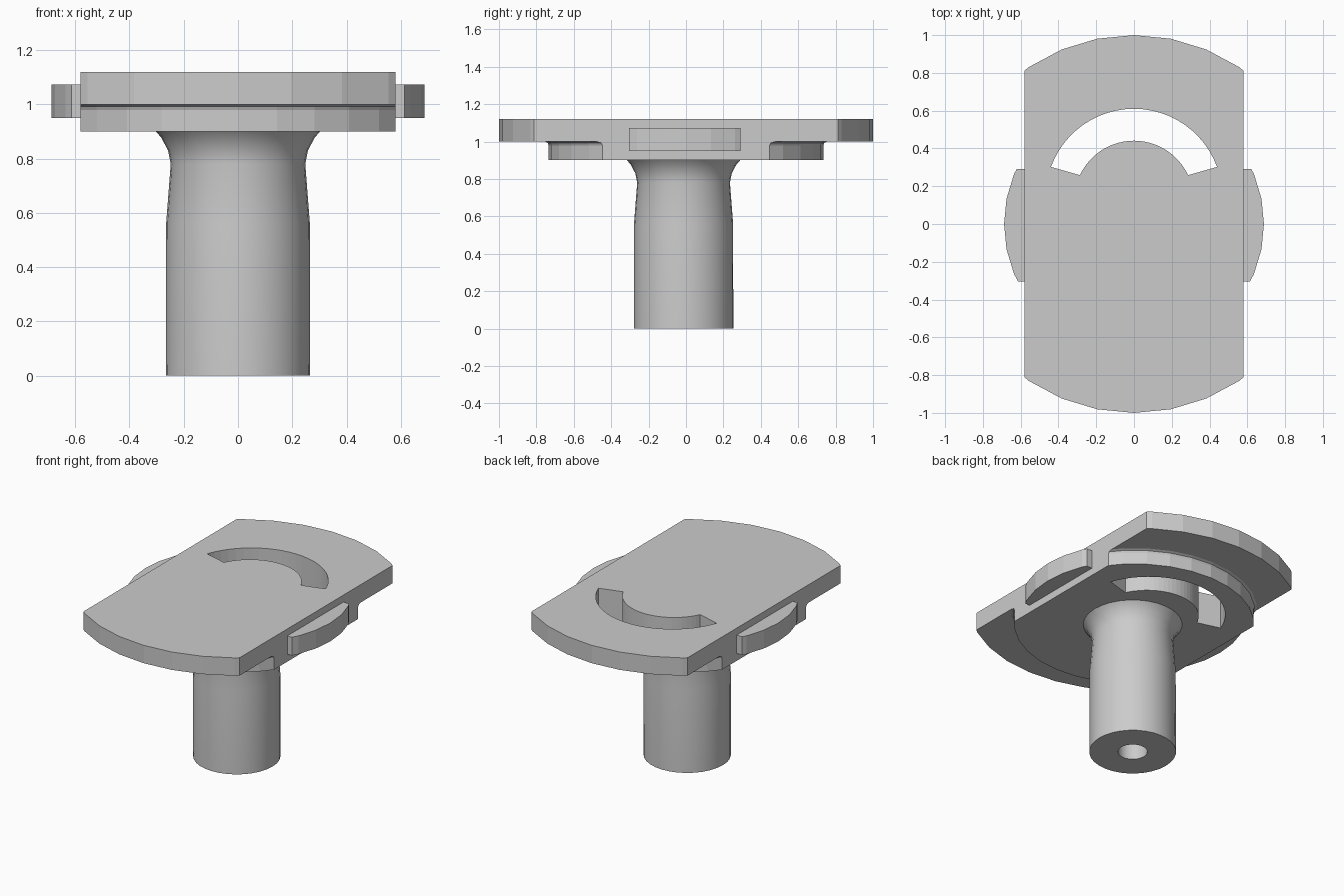
import bpy, bmesh
from math import cos, sin, pi, radians
from mathutils import Vector

if "Cube" in bpy.data.objects:
    bpy.data.objects.remove(bpy.data.objects["Cube"], do_unlink=True)

grey = bpy.data.materials.new("plain grey")
grey.use_nodes = True
grey.diffuse_color = (0.6, 0.6, 0.6, 1)
grey.node_tree.nodes["Principled BSDF"].inputs["Base Color"].default_value = (0.6, 0.6, 0.6, 1)


def finish(bm, name, smooth=None):
    bmesh.ops.recalc_face_normals(bm, faces=bm.faces[:])
    mesh = bpy.data.meshes.new(name)
    bm.to_mesh(mesh)
    bm.free()
    mesh.materials.append(grey)
    ob = bpy.data.objects.new(name, mesh)
    bpy.context.collection.objects.link(ob)
    if smooth:
        bpy.ops.object.select_all(action='DESELECT')
        ob.select_set(True)
        bpy.context.view_layer.objects.active = ob
        bpy.ops.object.shade_smooth_by_angle(angle=radians(smooth))
    return ob


def lathe(profile, y=0, steps=32):
    """Revolve (radius, height) points about a vertical axis."""
    bm = bmesh.new()
    verts = [bm.verts.new((0, r, z)) for r, z in profile]
    edges = [bm.edges.new(pair) for pair in zip(verts, verts[1:])]
    bmesh.ops.spin(bm, geom=verts + edges, cent=(0, 0, 0), axis=(0, 0, 1),
                   angle=2 * pi, steps=steps, use_duplicate=False)
    bmesh.ops.remove_doubles(bm, verts=bm.verts[:], dist=0.0001)
    bmesh.ops.translate(bm, verts=bm.verts[:], vec=(0, y, 0))
    return bm


def clip(bm, point, normal):
    """Cut away the outer side of a plane and close the cut."""
    bmesh.ops.bisect_plane(bm, geom=bm.verts[:] + bm.edges[:] + bm.faces[:],
                           plane_co=point, plane_no=normal, clear_outer=True)
    bmesh.ops.holes_fill(bm, edges=[e for e in bm.edges if e.is_boundary], sides=0)


def prism(points, z0, z1):
    bm = bmesh.new()
    face = bm.faces.new([bm.verts.new((x, y, z0)) for x, y in points])
    up = bmesh.ops.extrude_face_region(bm, geom=[face])["geom"]
    bmesh.ops.translate(bm, verts=[v for v in up if isinstance(v, bmesh.types.BMVert)],
                        vec=(0, 0, z1 - z0))
    return bm


def arc(r, cy, a0, a1, n):
    return [(r * cos(radians(a0 + (a1 - a0) * i / n)),
             cy + r * sin(radians(a0 + (a1 - a0) * i / n))) for i in range(n + 1)]


# Stepped head: wide plate over a smaller disc, with a fillet, flat on both sides
bm = lathe([(0, .9), (.735, .9), (.735, .98), (.74, .993), (.755, 1), (1, 1), (1, 1.12), (0, 1.12)])
for s in (1, -1):
    clip(bm, Vector((.58 * s, 0, 0)), Vector((s, 0, 0)))
head = finish(bm, "head_plate")

# Curved slot through the head
slot = finish(prism(arc(.468, .142, 20, 160, 24) + arc(.316, .125, 155, 25, 24), .8, 1.3),
              "slot_cutter")
slot.hide_render = True
slot.hide_viewport = True
cut = head.modifiers.new("slot", 'BOOLEAN')
cut.operation = 'DIFFERENCE'
cut.solver = 'EXACT'
cut.object = slot

# Side tabs: slices of a disc
for s, side in ((1, "left"), (-1, "right")):
    bm = lathe([(0, .95), (.688, .95), (.688, 1.073), (0, 1.073)])
    clip(bm, Vector((.57 * s, 0, 0)), Vector((-s, 0, 0)))
    for end in (1, -1):
        clip(bm, Vector((0, -.007 + .298 * end, 0)), Vector((0, end, 0)))
    finish(bm, side + "_tab")

# Hollow stem flaring into the head
finish(lathe([(0, .8), (.09, .8), (.09, 0), (.266, 0), (.265, .56), (.248, .78),
              (.258, .83), (.283, .878), (.303, .9), (.303, .93), (0, .93)], y=-.013),
       "stem", 35)
